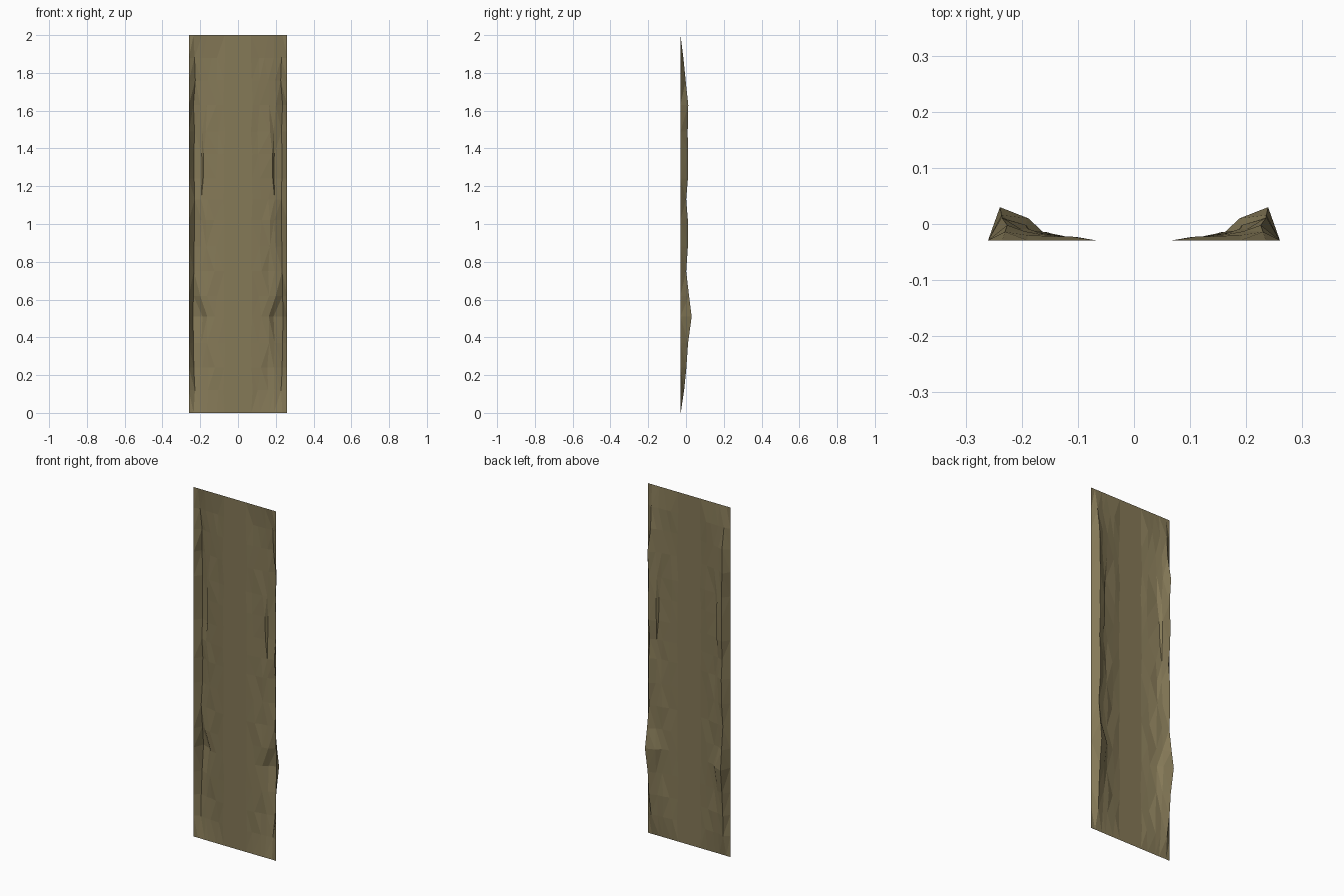
import bpy, bmesh, random

random.seed(4)
BASE = -0.029          # level of the flat bed
OUTER = 0.26

# one olive-brown earth colour
earth = bpy.data.materials.new("olive_earth")
earth.diffuse_color = (0.235, 0.192, 0.096, 1)

# rows along the length: z, ridge x, ridge y, shoulder x, shoulder y, foot x
rows = [
    (0.00, 0.235, -0.028, 0.190, -0.029, 0.165),
    (0.12, 0.228, -0.010, 0.192, -0.018, 0.160),
    (0.24, 0.234,  0.002, 0.190, -0.012, 0.155),
    (0.37, 0.235,  0.011, 0.194, -0.006, 0.165),
    (0.51, 0.239,  0.030, 0.188,  0.010, 0.163),
    (0.62, 0.236,  0.016, 0.200, -0.012, 0.165),
    (0.75, 0.234,  0.001, 0.195, -0.010, 0.160),
    (0.88, 0.232,  0.010, 0.198, -0.008, 0.168),
    (1.02, 0.230,  0.010, 0.192, -0.010, 0.170),
    (1.13, 0.229,  0.001, 0.194, -0.012, 0.160),
    (1.24, 0.232,  0.010, 0.191, -0.004, 0.184),
    (1.37, 0.233,  0.010, 0.192, -0.002, 0.182),
    (1.49, 0.230,  0.009, 0.190, -0.008, 0.170),
    (1.63, 0.236,  0.012, 0.200, -0.010, 0.165),
    (1.76, 0.226, -0.002, 0.195, -0.013, 0.160),
    (1.88, 0.230, -0.014, 0.190, -0.020, 0.140),
    (2.00, 0.235, -0.029, 0.190, -0.029, 0.160),
]

# one half of the path: outer edge, ridge, shoulder, foot, slope, flat bed
bm = bmesh.new()
grid = []
for i, (z, rx, ry, sx, sy, fx) in enumerate(rows):
    end = i in (0, len(rows) - 1)
    wob = 0 if end else 1
    profile = [
        (OUTER, BASE),
        (rx, ry),
        (sx, sy),
        (fx, BASE if end else min(sy - 0.002, -0.016 + random.uniform(-0.005, 0.003))),
        (0.115 + wob * random.uniform(-0.012, 0.012), BASE + wob * random.uniform(0.003, 0.008)),
        (0.07 + wob * random.uniform(-0.005, 0.008), BASE),
        (0.0, BASE),
    ]
    grid.append([bm.verts.new((x, y, z)) for x, y in profile])
for a, b in zip(grid, grid[1:]):
    for j in range(len(a) - 1):
        bm.faces.new((a[j], a[j + 1], b[j + 1], b[j]))
bmesh.ops.triangulate(bm, faces=bm.faces[:])

# second half by mirroring, welded along the centre line
geo = bm.verts[:] + bm.edges[:] + bm.faces[:]
bmesh.ops.mirror(bm, geom=geo, axis='X', merge_dist=0.0005)
bmesh.ops.remove_doubles(bm, verts=bm.verts[:], dist=0.0005)
bmesh.ops.recalc_face_normals(bm, faces=bm.faces[:])
if sum(f.normal.y for f in bm.faces) < 0:
    bmesh.ops.reverse_faces(bm, faces=bm.faces[:])

mesh = bpy.data.meshes.new("path_strip")
bm.to_mesh(mesh)
bm.free()
mesh.materials.append(earth)
obj = bpy.data.objects.new("path_strip", mesh)
bpy.context.collection.objects.link(obj)
